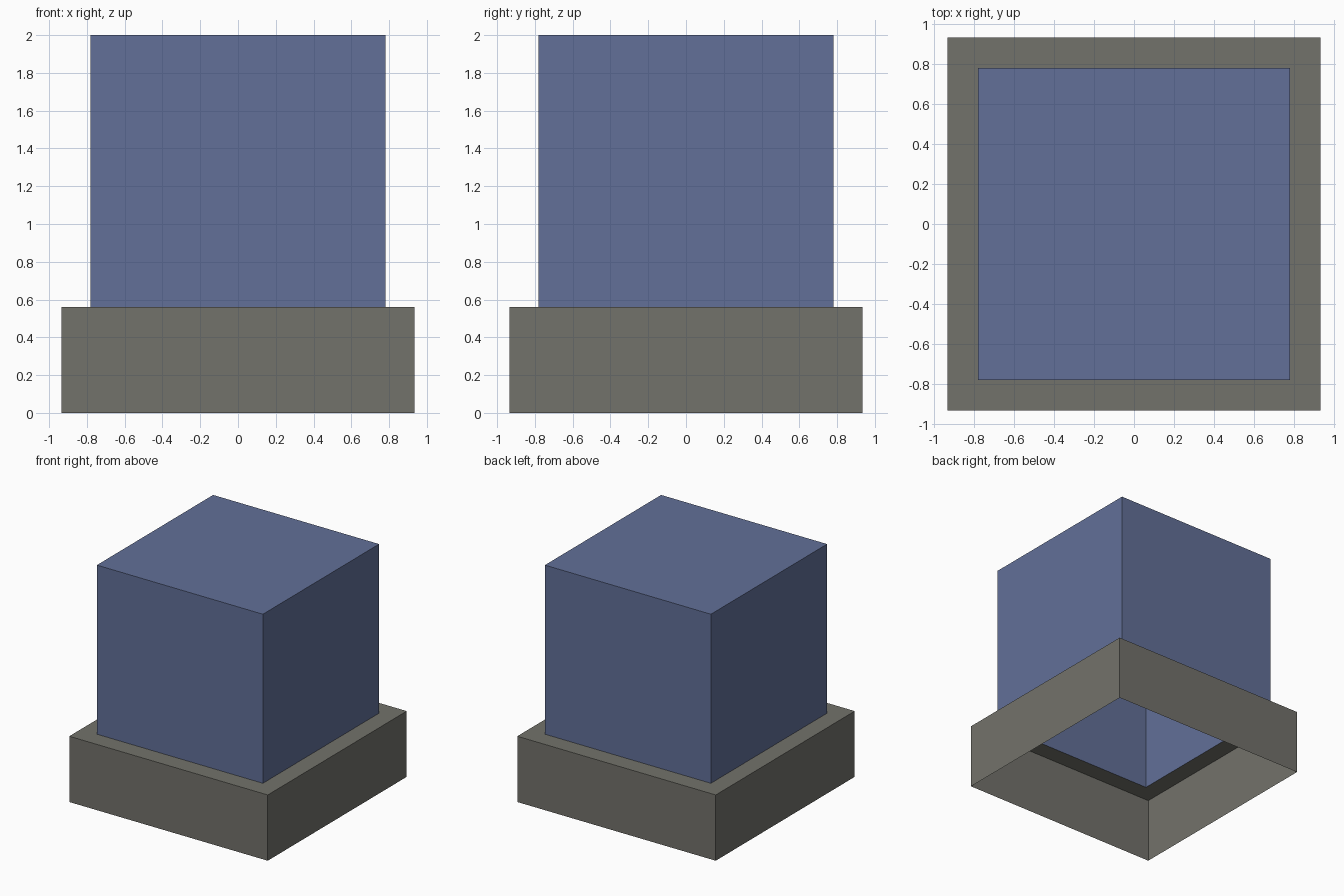
import bpy, bmesh

if "Cube" in bpy.data.objects:
    bpy.data.objects.remove(bpy.data.objects["Cube"])

BASE_HALF, BLOCK_HALF = 0.935, 0.782
STEP_Z, TOP_Z = 0.56, 2.0


def material(name, color):
    m = bpy.data.materials.new(name)
    m.diffuse_color = (*color, 1.0)
    m.use_nodes = True
    m.node_tree.nodes["Principled BSDF"].inputs["Base Color"].default_value = m.diffuse_color
    return m


def square(bm, half, z):
    return [bm.verts.new((x * half, y * half, z))
            for x, y in ((-1, -1), (1, -1), (1, 1), (-1, 1))]


def shell(name, rings, cap, mat):
    """Thin open-bottomed shell: squares (half, z) joined in order, outward faces."""
    bm = bmesh.new()
    loops = [square(bm, h, z) for h, z in rings]
    for lo, hi in zip(loops, loops[1:]):
        for i in range(4):
            j = (i + 1) % 4
            bm.faces.new((lo[i], lo[j], hi[j], hi[i]))
    if cap:
        bm.faces.new(loops[-1])
    mesh = bpy.data.meshes.new(name)
    bm.to_mesh(mesh)
    bm.free()
    mesh.materials.append(mat)
    obj = bpy.data.objects.new(name, mesh)
    bpy.context.collection.objects.link(obj)
    return obj


grey = material("warm grey", (0.171, 0.168, 0.147))
blue = material("slate blue", (0.122, 0.162, 0.314))

# Base: side walls and a flat rim around the opening, hollow below
shell("base", [(BASE_HALF, 0), (BASE_HALF, STEP_Z), (BLOCK_HALF, STEP_Z)], False, grey)

# Block: walls and closed top, open into the base
shell("upper_block", [(BLOCK_HALF, STEP_Z), (BLOCK_HALF, TOP_Z)], True, blue)
